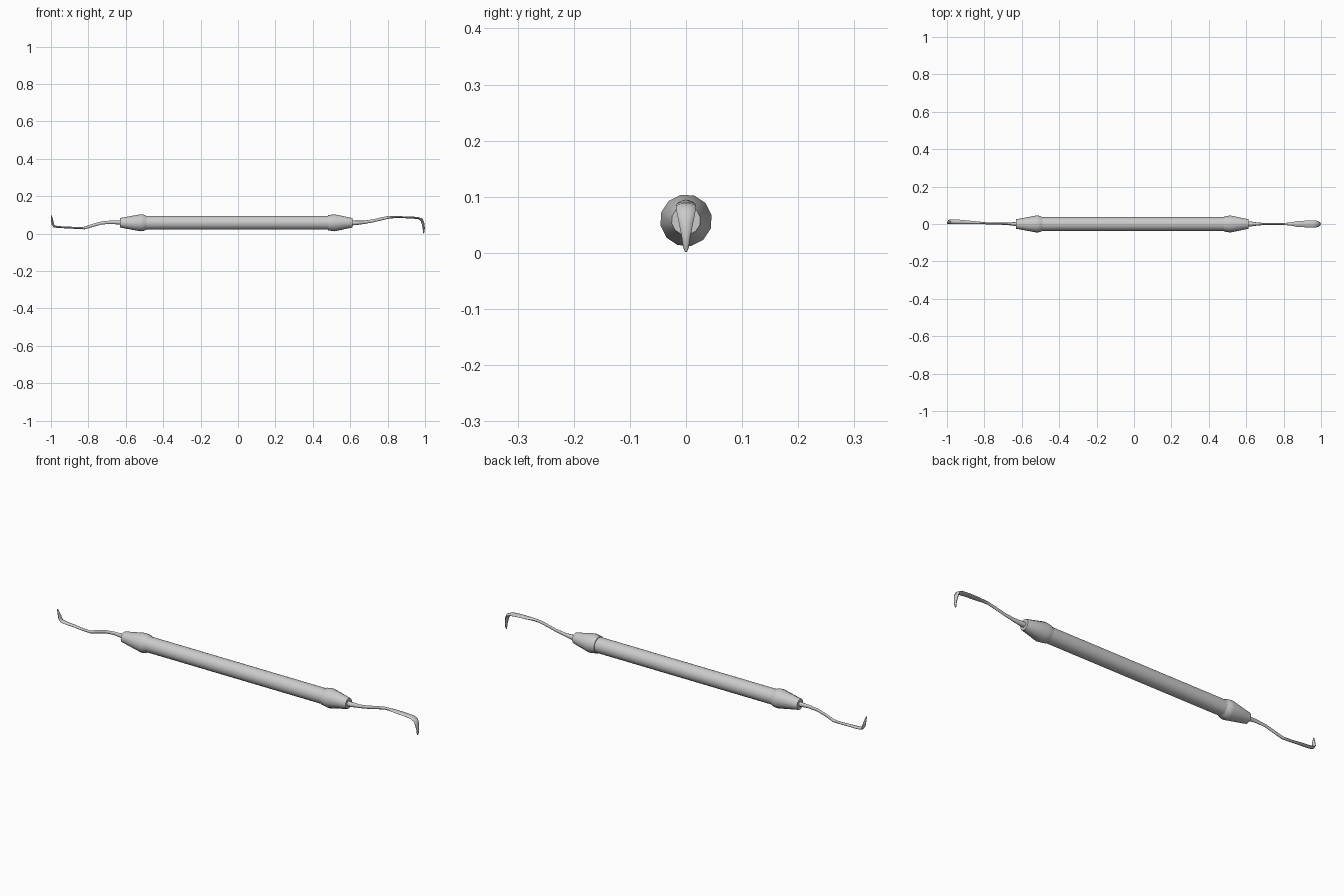
import bpy
import math
from mathutils import Vector

AXIS_Z = 0.058


def make_object(name, rings, angle=40):
    """Skin a list of equal-length point rings and cap both ends."""
    n = len(rings[0])
    verts = [p for ring in rings for p in ring]
    faces = [tuple(reversed(range(n)))]
    for i in range(len(rings) - 1):
        for j in range(n):
            k = (j + 1) % n
            faces.append((i * n + j, i * n + k, (i + 1) * n + k, (i + 1) * n + j))
    faces.append(tuple(range((len(rings) - 1) * n, len(rings) * n)))
    mesh = bpy.data.meshes.new(name)
    mesh.from_pydata(verts, [], faces)
    obj = bpy.data.objects.new(name, mesh)
    bpy.context.collection.objects.link(obj)
    bpy.context.view_layer.objects.active = obj
    obj.select_set(True)
    bpy.ops.object.mode_set(mode='EDIT')
    bpy.ops.mesh.select_all(action='SELECT')
    bpy.ops.mesh.normals_make_consistent(inside=False)
    bpy.ops.object.mode_set(mode='OBJECT')
    bpy.ops.object.shade_smooth_by_angle(angle=math.radians(angle))
    obj.select_set(False)
    return obj


def lathe_x(name, profile, sides, turn=0.0):
    """Revolve (x, radius) pairs about the tool axis."""
    rings = []
    for x, r in profile:
        rings.append([(x, r * math.cos(turn + math.tau * j / sides),
                       AXIS_Z + r * math.sin(turn + math.tau * j / sides))
                      for j in range(sides)])
    return make_object(name, rings, 34)


def sweep(name, stations, sides=8):
    """Sweep an ellipse along (x, y, z, half width, half thickness) stations."""
    pts = [Vector(s[:3]) for s in stations]
    rings = []
    for i, (x, y, z, w, t) in enumerate(stations):
        a, b = pts[max(i - 1, 0)], pts[min(i + 1, len(pts) - 1)]
        d = b - a
        d.y = 0
        d.normalize()
        up = Vector((-d.z, 0, d.x))
        rings.append([pts[i] + Vector((0, 1, 0)) * w * math.cos(math.tau * j / sides)
                      + up * t * math.sin(math.tau * j / sides)
                      for j in range(sides)])
    return make_object(name, rings, 50)


# Handle bar
lathe_x("handle", [(-0.51, 0.037), (0.50, 0.037)], 24)

# Bulged collars at both ends of the handle
lathe_x("collar_left", [(-0.63, 0.020), (-0.63, 0.026), (-0.52, 0.0465),
                        (-0.505, 0.0445), (-0.488, 0.037)], 12, 0.2)
lathe_x("collar_right", [(0.48, 0.036), (0.481, 0.041), (0.515, 0.0465),
                         (0.611, 0.026), (0.611, 0.020)], 12, 0.2)

# Right shank with a broad blade hooking down
sweep("tip_right", [
    (0.58, 0, 0.057, 0.015, 0.013),
    (0.625, 0, 0.057, 0.013, 0.012),
    (0.67, 0, 0.060, 0.007, 0.009),
    (0.72, 0, 0.068, 0.005, 0.008),
    (0.77, 0, 0.080, 0.005, 0.008),
    (0.81, 0, 0.088, 0.006, 0.007),
    (0.84, 0, 0.089, 0.009, 0.006),
    (0.875, 0, 0.088, 0.016, 0.005),
    (0.93, 0, 0.086, 0.018, 0.005),
    (0.965, 0, 0.083, 0.018, 0.006),
    (0.982, 0, 0.074, 0.017, 0.007),
    (0.989, 0, 0.055, 0.013, 0.007),
    (0.993, 0, 0.030, 0.008, 0.006),
    (0.993, 0, 0.010, 0.005, 0.004),
    (0.991, 0, 0.002, 0.002, 0.002),
])

# Left shank with a narrower blade hooking up
sweep("tip_left", [
    (-0.60, 0, 0.060, 0.013, 0.012),
    (-0.64, 0, 0.060, 0.010, 0.011),
    (-0.68, 0.001, 0.061, 0.006, 0.009),
    (-0.73, 0.002, 0.057, 0.005, 0.008),
    (-0.78, 0.003, 0.043, 0.005, 0.008),
    (-0.82, 0.006, 0.030, 0.006, 0.007),
    (-0.86, 0.008, 0.030, 0.008, 0.005),
    (-0.91, 0.011, 0.033, 0.010, 0.005),
    (-0.96, 0.013, 0.035, 0.012, 0.005),
    (-0.983, 0.013, 0.039, 0.012, 0.006),
    (-0.990, 0.012, 0.050, 0.011, 0.007),
    (-0.993, 0.008, 0.068, 0.008, 0.006),
    (-0.996, 0.004, 0.085, 0.005, 0.004),
    (-0.998, 0.002, 0.097, 0.002, 0.002),
])
